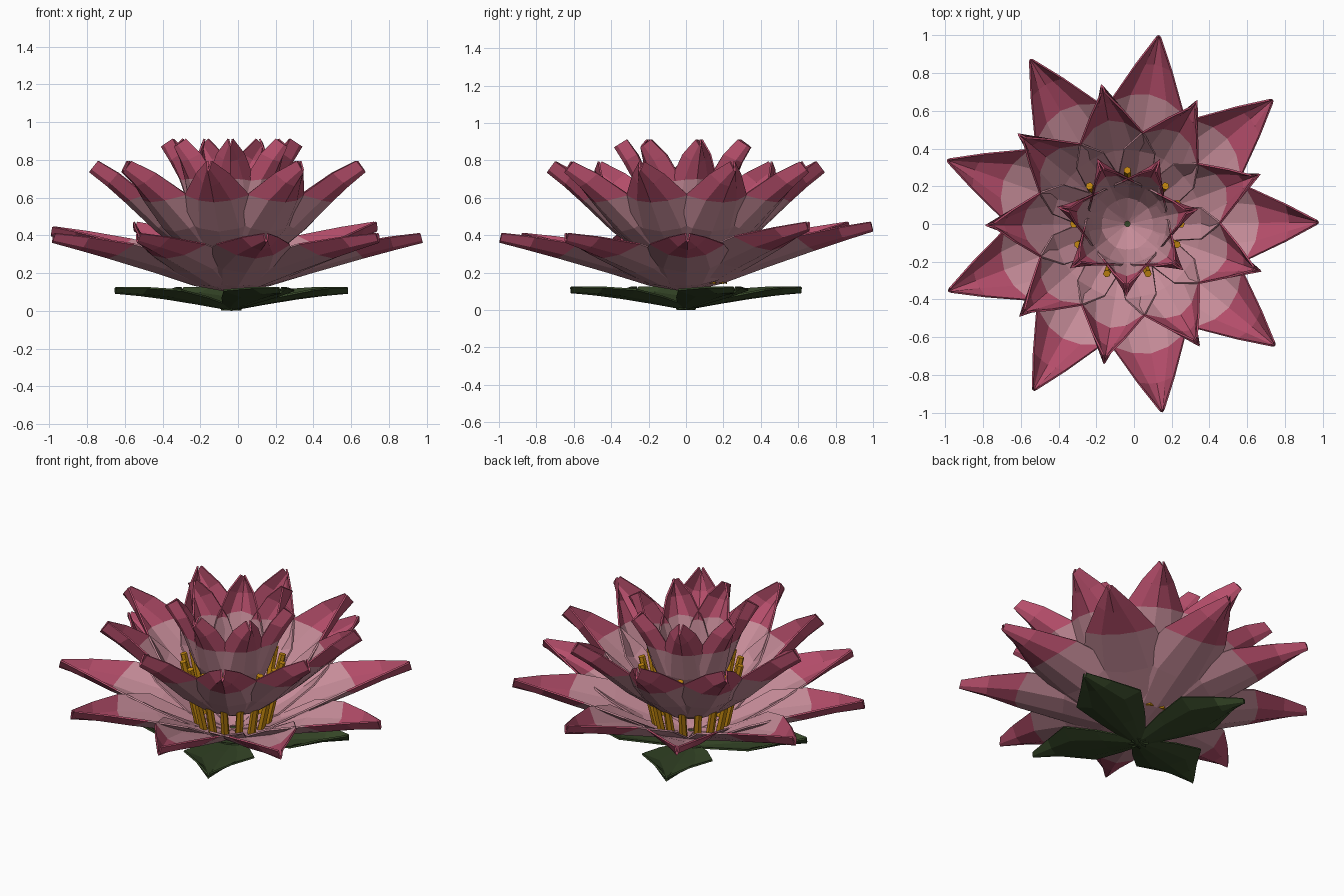
import bpy, bmesh, math
from mathutils import Vector, Matrix

if "Cube" in bpy.data.objects:
    bpy.data.objects.remove(bpy.data.objects["Cube"])

CX = -0.035  # flower axis sits slightly left of the bounding-box centre


def material(name, rgb):
    m = bpy.data.materials.new(name)
    m.diffuse_color = (*rgb, 1)
    m.use_nodes = True
    m.node_tree.nodes["Principled BSDF"].inputs["Base Color"].default_value = m.diffuse_color
    return m


pale = material("pale_pink", (0.57, 0.265, 0.32))
deep = material("deep_pink", (0.46, 0.075, 0.145))
green = material("leaf_green", (0.037, 0.064, 0.021))
amber = material("amber", (0.56, 0.25, 0.005))


def finish(name, bm, mats):
    me = bpy.data.meshes.new(name)
    bm.to_mesh(me)
    bm.free()
    for m in mats:
        me.materials.append(m)
    ob = bpy.data.objects.new(name, me)
    bpy.context.collection.objects.link(ob)
    return ob


def ring(name, count, start, profile, widths, lifts, mats, tip_row, rises={}):
    """Ring of channel-shaped petals; profile is the (radius, height) of the underside
    midrib, widths the half widths, lifts how far the edges fold up."""
    bm = bmesh.new()
    us = (-1, -0.5, 0, 0.5, 1)
    rmax = profile[-1][0]
    for k in range(count):
        a = math.radians(start + 360 * k / count)
        out = Vector((math.cos(a), math.sin(a), 0))
        side = Vector((-math.sin(a), math.cos(a), 0))
        grid = []
        for i, (r, z) in enumerate(profile):
            p0, p1 = profile[max(i - 1, 0)], profile[min(i + 1, len(profile) - 1)]
            t = Vector((p1[0] - p0[0], p1[1] - p0[1])).normalized()
            zz = z + rises.get(k, 0) * r / rmax
            row = []
            for u in us:
                lift = lifts[i] * u * u
                # colour boundary row bows back towards the base at the edges
                back = 0.05 * u * u if i == tip_row else 0
                rr = r - t.y * lift - t.x * back
                h = zz + t.x * lift - t.y * back
                row.append(bm.verts.new(out * rr + side * (widths[i] * u) + Vector((CX, 0, h))))
            grid.append(row)
        for i in range(len(grid) - 1):
            for j in range(len(us) - 1):
                f = bm.faces.new((grid[i][j], grid[i + 1][j], grid[i + 1][j + 1], grid[i][j + 1]))
                f.material_index = 1 if tip_row and i >= tip_row else 0
    ob = finish(name, bm, mats)
    s = ob.modifiers.new("thickness", 'SOLIDIFY')
    s.thickness = 0.01
    s.offset = 1
    return ob


# three rings of petals
ring("outer_petals", 9, 0.5,
     [(0.02, 0.10), (0.2, 0.13), (0.43, 0.20), (0.70, 0.277), (0.86, 0.32), (1.015, 0.36)],
     [0.04, 0.17, 0.25, 0.2, 0.1, 0.015], [0.005, 0.03, 0.09, 0.09, 0.07, 0.05],
     [pale, deep], 3, rises={1: 0.06, 2: 0.06, 3: 0.06, 4: 0.035})
ring("middle_petals", 9, 20.5,
     [(0.03, 0.19), (0.2, 0.27), (0.4, 0.42), (0.565, 0.575), (0.66, 0.66), (0.755, 0.735)],
     [0.04, 0.16, 0.215, 0.175, 0.09, 0.015], [0.01, 0.05, 0.09, 0.1, 0.09, 0.075],
     [pale, deep], 3)
ring("inner_petals", 7, 12,
     [(0.02, 0.28), (0.14, 0.37), (0.22, 0.52), (0.285, 0.70), (0.335, 0.79), (0.385, 0.87)],
     [0.03, 0.12, 0.16, 0.13, 0.075, 0.015], [0.01, 0.04, 0.07, 0.08, 0.085, 0.08],
     [pale, deep], 3)

# sepals under the flower
ring("sepals", 4, 23,
     [(0.0, 0.0), (0.2, 0.033), (0.38, 0.06), (0.53, 0.078), (0.67, 0.09)],
     [0.02, 0.14, 0.205, 0.1, 0.012], [0.01, 0.035, 0.045, 0.04, 0.03], [green], 0)

# stamens
bm = bmesh.new()
for k in range(16):
    a = math.radians(22.5 * k)
    d = Vector((math.cos(a), math.sin(a), 0))
    p = d * 0.195 + Vector((CX, 0, 0.145))
    q = d * 0.285 + Vector((CX, 0, 0.54))
    rot = (q - p).to_track_quat('Z', 'Y').to_matrix().to_4x4()
    bmesh.ops.create_cone(bm, cap_ends=True, segments=6, radius1=0.024, radius2=0.02,
                          depth=(q - p).length, matrix=Matrix.Translation((p + q) / 2) @ rot)
finish("stamens", bm, [amber])
